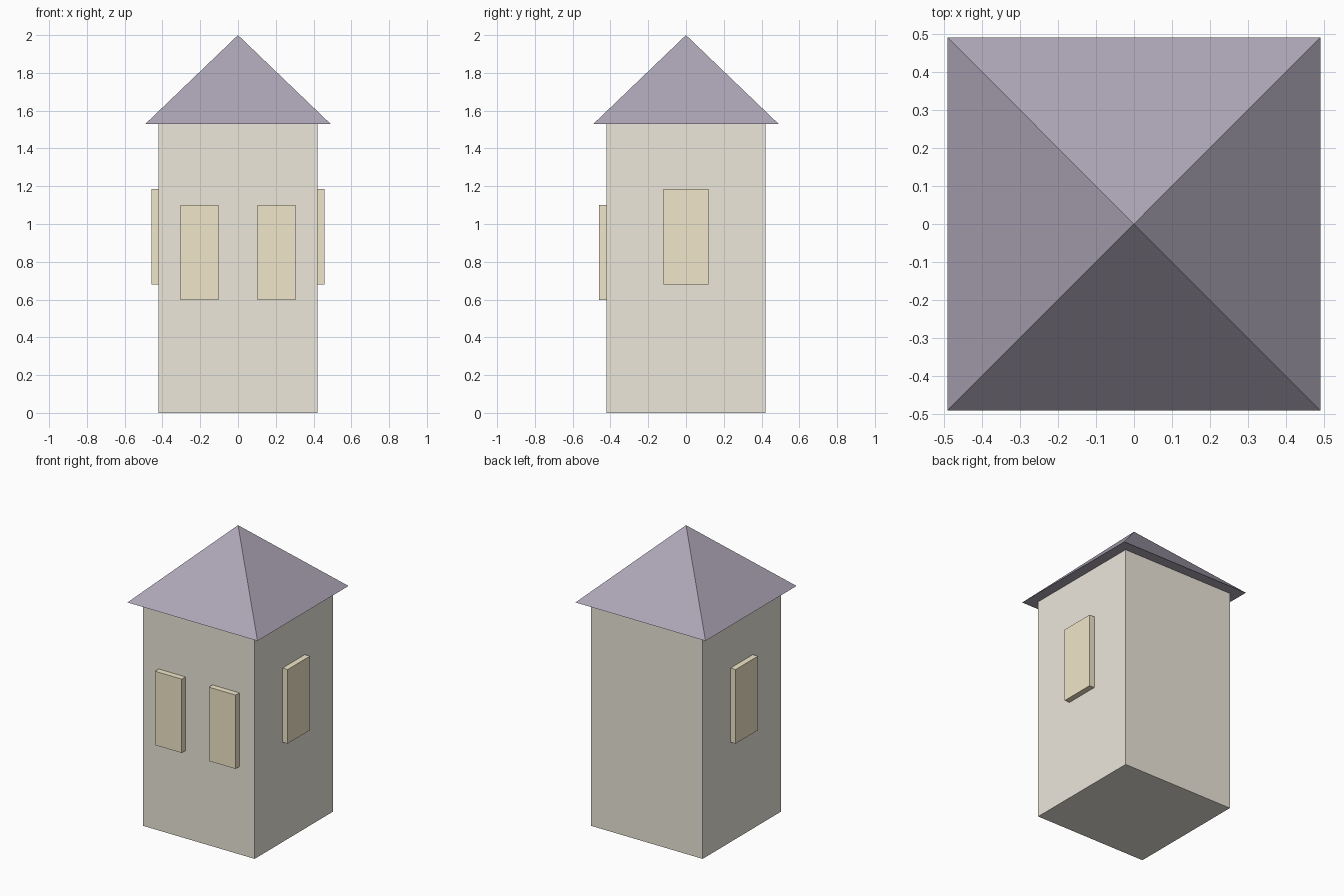
import bpy
from math import pi, sqrt

if "Cube" in bpy.data.objects:
    bpy.data.objects.remove(bpy.data.objects["Cube"])


def material(name, rgb):
    mat = bpy.data.materials.new(name)
    mat.diffuse_color = (*rgb, 1)
    mat.use_nodes = True
    mat.node_tree.nodes["Principled BSDF"].inputs["Base Color"].default_value = mat.diffuse_color
    return mat


wall = material("wall_cream", (0.84, 0.80, 0.71))
roof_purple = material("roof_purple", (0.42, 0.38, 0.47))
glow = material("window_yellow", (0.87, 0.79, 0.58))


def box(name, low, high, mat):
    """Axis-aligned box between two opposite corners."""
    centre = [(a + b) / 2 for a, b in zip(low, high)]
    bpy.ops.mesh.primitive_cube_add(size=1, location=centre)
    ob = bpy.context.object
    ob.name = name
    ob.scale = [b - a for a, b in zip(low, high)]
    bpy.ops.object.transform_apply(location=False, rotation=False, scale=True)
    ob.data.materials.append(mat)
    return ob


HALF, EAVE, TOP, WALL_TOP = 0.42, 0.49, 2.0, 1.53

# Tower body
box("tower_body", (-HALF, -HALF, 0), (HALF, HALF, WALL_TOP), wall)

# Pyramid roof with overhanging eaves
bpy.ops.mesh.primitive_cone_add(vertices=4, radius1=EAVE * sqrt(2), radius2=0,
                                depth=TOP - WALL_TOP,
                                location=(0, 0, (TOP + WALL_TOP) / 2),
                                rotation=(0, 0, pi / 4))
roof = bpy.context.object
roof.name = "roof"
bpy.ops.object.transform_apply(location=False, rotation=True, scale=False)
roof.data.materials.append(roof_purple)

# Raised windows: a pair on the front, one on each side
for side, s in (("left", -1), ("right", 1)):
    x = s * 0.203
    box(f"front_window_{side}", (x - 0.101, -0.46, 0.597), (x + 0.101, -0.40, 1.10), glow)
    x = s * 0.428
    box(f"side_window_{side}", (x - 0.03, -0.12, 0.68), (x + 0.03, 0.12, 1.185), glow)
